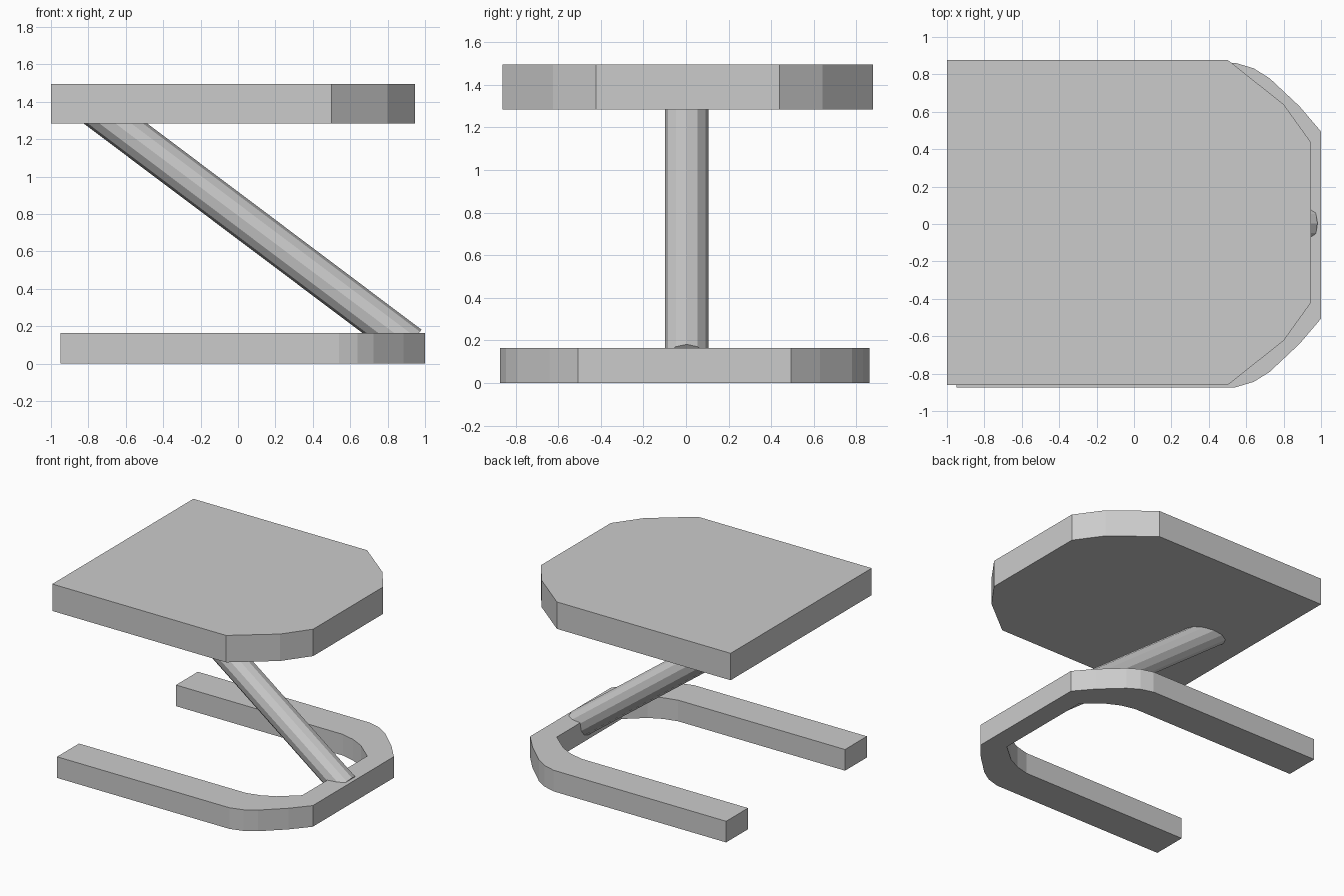
import bpy, bmesh
from mathutils import Vector

if "Cube" in bpy.data.objects:
    bpy.data.objects.remove(bpy.data.objects["Cube"])


def extrude_outline(name, pts, z0, z1):
    """Flat outline raised into a solid slab."""
    bm = bmesh.new()
    face = bm.faces.new([bm.verts.new((x, y, z0)) for x, y in pts])
    up = bmesh.ops.extrude_face_region(bm, geom=[face])
    verts = [g for g in up["geom"] if isinstance(g, bmesh.types.BMVert)]
    bmesh.ops.translate(bm, verts=verts, vec=(0, 0, z1 - z0))
    bmesh.ops.recalc_face_normals(bm, faces=bm.faces)
    mesh = bpy.data.meshes.new(name)
    bm.to_mesh(mesh)
    bm.free()
    obj = bpy.data.objects.new(name, mesh)
    bpy.context.collection.objects.link(obj)
    return obj


def mirrored(half, cy):
    """Half outline on the -y side, completed around the line y = cy."""
    return ([(x, cy + y) for x, y in half]
            + [(x, cy - y) for x, y in reversed(half)])


# Seat slab with chamfered front corners
seat = mirrored([(-1, -0.87), (0.5, -0.87), (0.8, -0.632), (0.945, -0.43)], 0.008)
extrude_outline("seat", seat, 1.285, 1.495)

# U-shaped base frame, open at -x
outer = [(-0.95, -0.868), (0.54, -0.868), (0.64, -0.838), (0.725, -0.785),
         (0.885, -0.635), (1.0, -0.5)]
inner = [(-0.95, -0.598), (0.49, -0.598), (0.6, -0.57), (0.7, -0.52), (0.84, -0.4)]
cy = -0.006
base = mirrored(outer, cy) + mirrored(inner, cy)[::-1]
extrude_outline("base_frame", base, 0.0, 0.165)

# Slanted round post from the base bar up into the seat
low, high = Vector((0.92, 0.003, 0.1)), Vector((-0.77, 0.003, 1.37))
axis = high - low
bpy.ops.mesh.primitive_cylinder_add(vertices=12, radius=0.102, depth=axis.length,
                                    location=(low + high) / 2)
post = bpy.context.object
post.name = "slanted_post"
post.rotation_euler = axis.to_track_quat("Z", "Y").to_euler()
